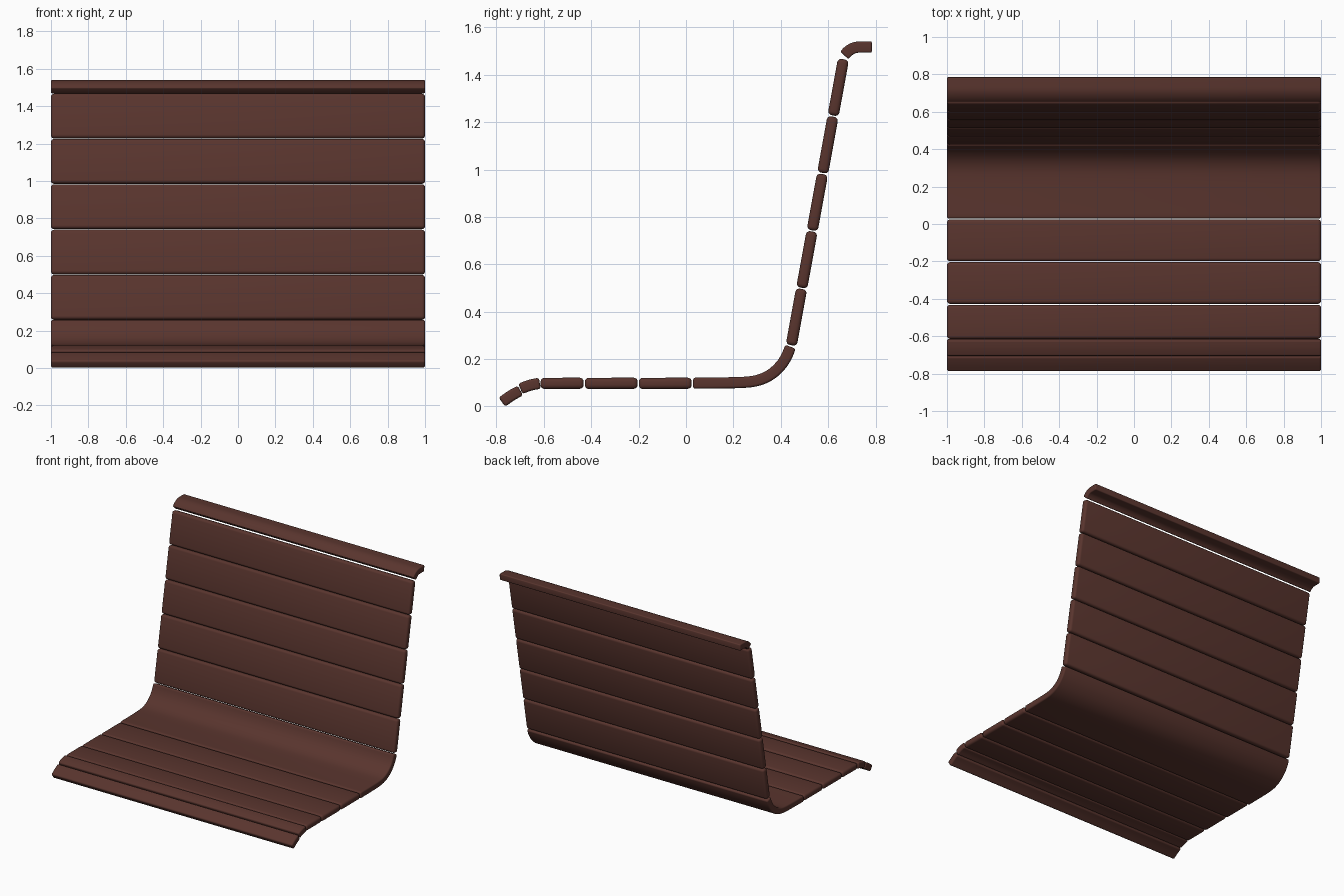
import bpy, bmesh
from mathutils import Vector

if "Cube" in bpy.data.objects:
    bpy.data.objects.remove(bpy.data.objects["Cube"])

HALF = 1.0      # half width in x
T = 0.047       # slat thickness

wood = bpy.data.materials.new("dark_wood")
wood.diffuse_color = (0.10, 0.035, 0.027, 1)
wood.use_nodes = True
wood.node_tree.nodes["Principled BSDF"].inputs["Base Color"].default_value = wood.diffuse_color


def smooth_path(pts, n=4):
    """Catmull-Rom through the profile points."""
    p = [Vector(q) for q in pts]
    if len(p) == 2:
        return p
    p = [2 * p[0] - p[1]] + p + [2 * p[-1] - p[-2]]
    out = []
    for a, b, c, d in zip(p, p[1:], p[2:], p[3:]):
        for i in range(n):
            t = i / n
            out.append(0.5 * (2 * b + (c - a) * t + (2 * a - 5 * b + 4 * c - d) * t * t
                              + (3 * b - a - 3 * c + d) * t ** 3))
    return out + [p[-2]]


def slat(name, pts, bevel=0.017):
    """Thick board following a (y, z) centre line, with rounded edges."""
    path = smooth_path(pts)
    bm = bmesh.new()
    rings = []
    for i, p in enumerate(path):
        d = (path[min(i + 1, len(path) - 1)] - path[max(i - 1, 0)]).normalized()
        n = Vector((-d.y, d.x)) * T / 2
        a, b = p + n, p - n
        rings.append([bm.verts.new(v) for v in (
            (-HALF, a.x, a.y), (HALF, a.x, a.y), (HALF, b.x, b.y), (-HALF, b.x, b.y))])
    for r, s in zip(rings, rings[1:]):
        for k in range(4):
            bm.faces.new((r[k], r[(k + 1) % 4], s[(k + 1) % 4], s[k]))
    bm.faces.new(rings[0])
    bm.faces.new(rings[-1])
    bmesh.ops.recalc_face_normals(bm, faces=bm.faces)
    sharp = [e for e in bm.edges if e.calc_face_angle(0) > 0.9]
    bmesh.ops.bevel(bm, geom=sharp, offset=bevel, segments=4, profile=0.5,
                    affect='EDGES', clamp_overlap=True)
    me = bpy.data.meshes.new(name)
    bm.to_mesh(me)
    bm.free()
    me.materials.append(wood)
    ob = bpy.data.objects.new(name, me)
    bpy.context.collection.objects.link(ob)
    bpy.context.view_layer.objects.active = ob
    ob.select_set(True)
    bpy.ops.object.shade_smooth_by_angle(angle=0.7)
    ob.select_set(False)


# Drooping front edge
slat("front_lip", [(-0.777, 0.018), (-0.737, 0.046), (-0.699, 0.067)])
slat("front_curve_slat", [(-0.699, 0.074), (-0.66, 0.089), (-0.617, 0.098)])

# Flat seat slats
for i, (y0, y1) in enumerate([(-0.614, -0.432), (-0.427, -0.204), (-0.199, 0.024)]):
    slat(f"seat_slat_{i + 1}", [(y0, 0.097), (y1, 0.098)])

# Curved slat joining seat and back
slat("seat_back_curve", [(0.03, 0.098), (0.14, 0.099), (0.25, 0.102), (0.31, 0.112),
                         (0.36, 0.136), (0.40, 0.173), (0.425, 0.212), (0.441, 0.252)])

# Back slats up the leaning line
low, high = Vector((0.444, 0.256)), Vector((0.665, 1.468))
for i in range(5):
    a, b = low.lerp(high, i / 5 + 0.002), low.lerp(high, (i + 1) / 5 - 0.002)
    slat(f"back_slat_{i + 1}", [a, b])

# Top edge rolled backwards
slat("top_lip", [(0.668, 1.482), (0.688, 1.502), (0.715, 1.515), (0.75, 1.517), (0.785, 1.517)],
     0.016)
